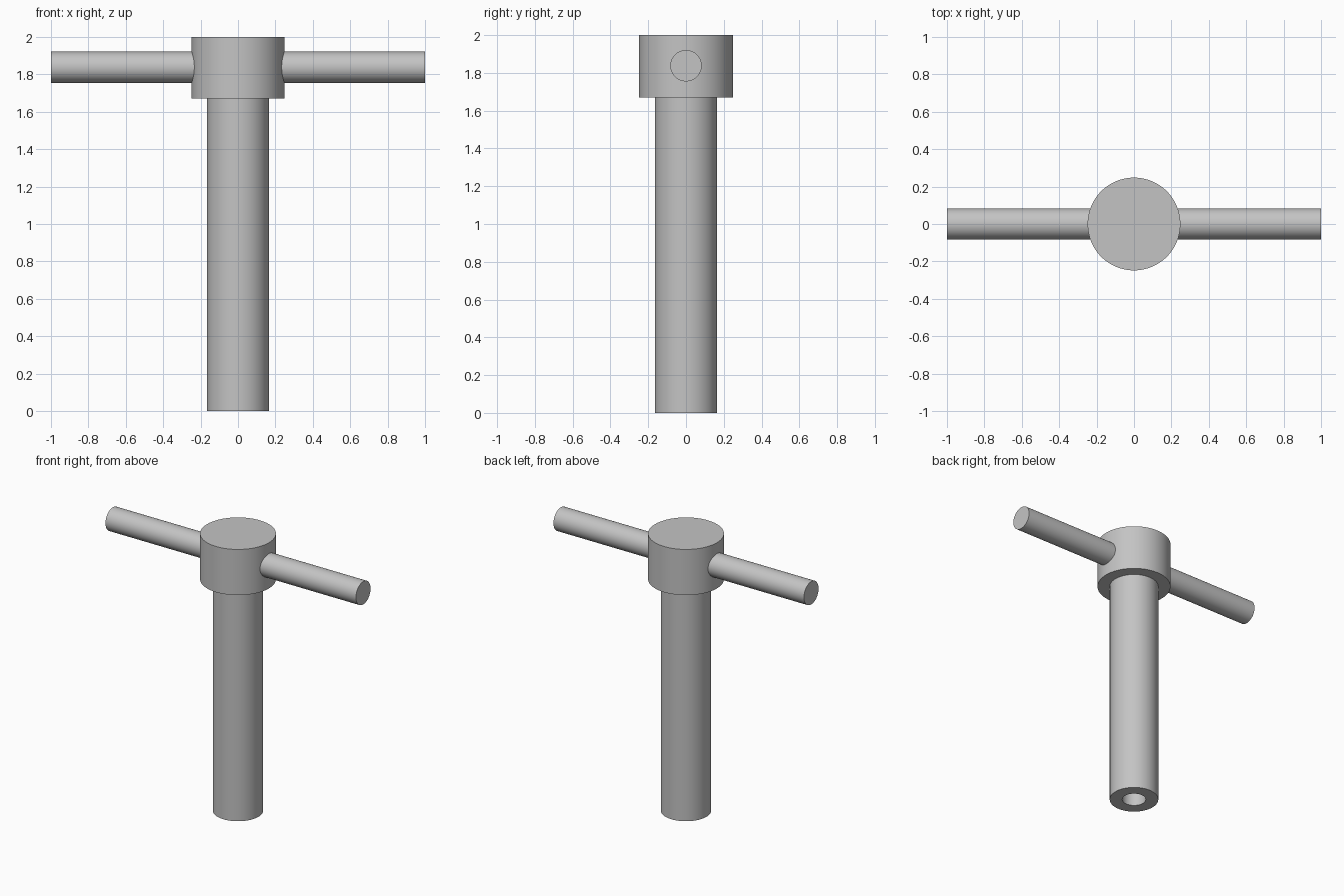
import bpy, bmesh, math
from mathutils import Matrix

cube = bpy.data.objects.get("Cube")
if cube:
    bpy.data.objects.remove(cube, do_unlink=True)

# One plain grey metal
grey = bpy.data.materials.new("grey metal")
colour = (0.55, 0.55, 0.55, 1)
grey.diffuse_color = colour
grey.use_nodes = True
grey.node_tree.nodes["Principled BSDF"].inputs["Base Color"].default_value = colour

SIDES = 96


def lathe(name, profile, matrix=Matrix()):
    """Spin a closed (radius, height) profile around the z axis."""
    bm = bmesh.new()
    verts = [bm.verts.new((r, 0, z)) for r, z in profile]
    edges = [bm.edges.new(pair) for pair in zip(verts, verts[1:])]
    bmesh.ops.spin(bm, geom=verts + edges, axis=(0, 0, 1), cent=(0, 0, 0),
                   angle=math.tau, steps=SIDES, use_duplicate=False)
    bmesh.ops.remove_doubles(bm, verts=bm.verts, dist=1e-5)
    bmesh.ops.recalc_face_normals(bm, faces=bm.faces)
    bm.transform(matrix)
    mesh = bpy.data.meshes.new(name)
    bm.to_mesh(mesh)
    bm.free()
    mesh.materials.append(grey)
    obj = bpy.data.objects.new(name, mesh)
    bpy.context.collection.objects.link(obj)
    bpy.ops.object.select_all(action="DESELECT")
    obj.select_set(True)
    bpy.context.view_layer.objects.active = obj
    bpy.ops.object.shade_smooth_by_angle(angle=math.radians(30))
    return obj


# Shaft and wider head, with a blind hole in the lower end
shaft_r, head_r, hole_r, hole_depth, shoulder = 0.165, 0.248, 0.08, 0.5, 1.67
lathe("shaft_and_head", [
    (0, hole_depth), (hole_r, hole_depth), (hole_r, 0), (shaft_r, 0),
    (shaft_r, shoulder), (head_r, shoulder), (head_r, 2), (0, 2)])

# Round cross bar through the head
bar_r = 0.083
lathe("cross_bar", [(0, -1), (bar_r, -1), (bar_r, 1), (0, 1)],
      Matrix.Translation((0, 0, 1.838)) @ Matrix.Rotation(math.pi / 2, 4, "Y"))
